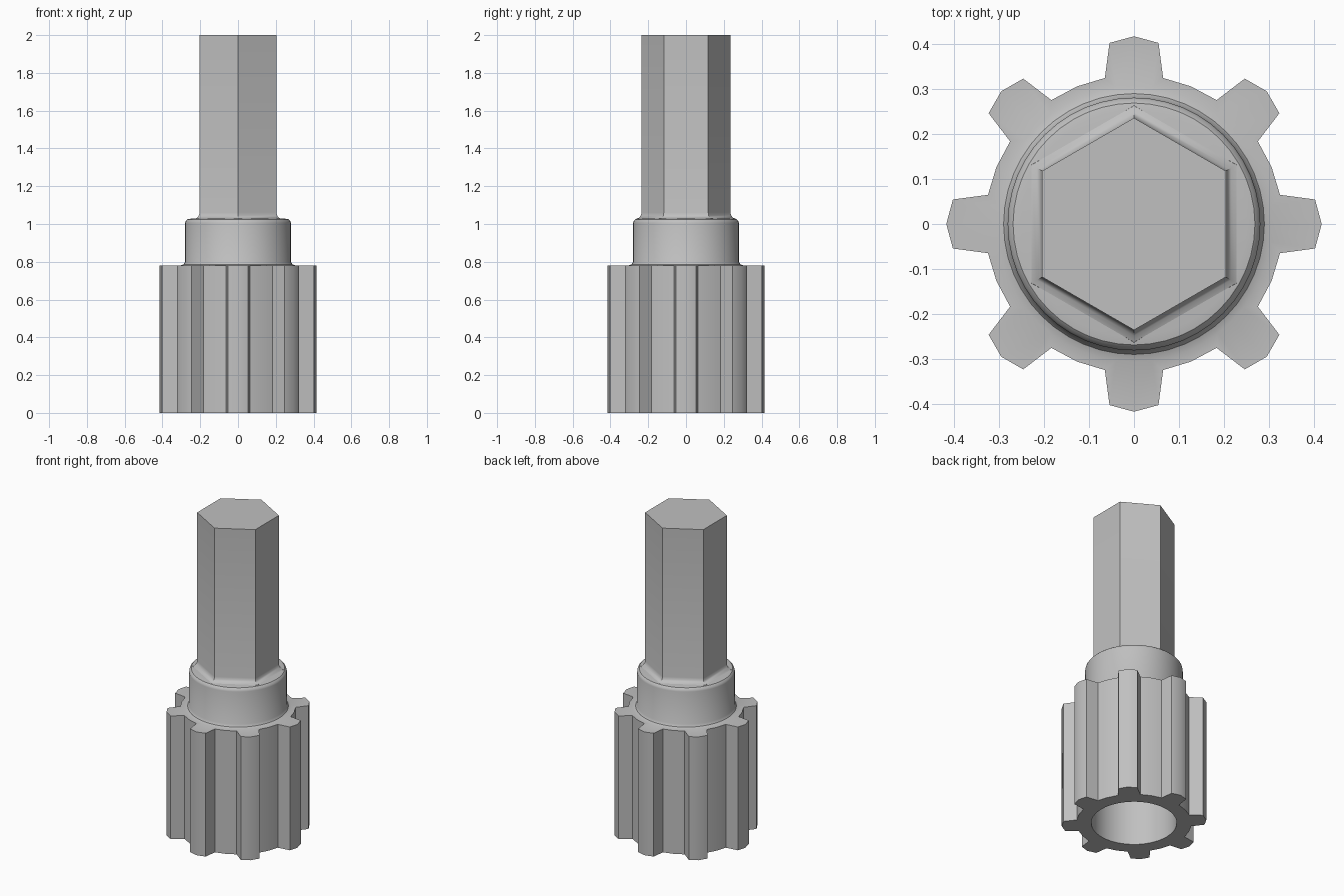
import bpy
import bmesh
from math import sin, cos, pi, radians

cube = bpy.data.objects.get("Cube")
if cube:
    bpy.data.objects.remove(cube, do_unlink=True)

TEETH = 8
SIDES = TEETH * 6

grey = bpy.data.materials.new("plain_grey")
grey.use_nodes = True
colour = (0.53, 0.53, 0.53, 1)
grey.diffuse_color = colour
grey.node_tree.nodes["Principled BSDF"].inputs["Base Color"].default_value = colour


def circle(radius, z, sides=SIDES, start=0.0):
    angles = [start + 2 * pi * i / sides for i in range(sides)]
    return [(radius * cos(a), radius * sin(a), z) for a in angles]


def spline_outline(z):
    """Outline of the toothed sleeve, six points per tooth."""
    tooth = [(0, 0.416), (7.7, 0.405), (11.3, 0.33),
             (22.5, 0.33), (33.7, 0.33), (37.3, 0.405)]
    points = []
    for t in range(TEETH):
        for degrees, radius in tooth:
            a = radians(degrees + t * 360 / TEETH)
            points.append((radius * cos(a), radius * sin(a), z))
    return points


def loft(name, rings):
    """Skin a stack of equal rings and cap both ends."""
    bm = bmesh.new()
    loops = [[bm.verts.new(p) for p in ring] for ring in rings]
    for low, high in zip(loops, loops[1:]):
        for i in range(len(low)):
            j = (i + 1) % len(low)
            bm.faces.new((low[i], low[j], high[j], high[i]))
    bm.faces.new(loops[0])
    bm.faces.new(loops[-1])
    bmesh.ops.recalc_face_normals(bm, faces=bm.faces)
    mesh = bpy.data.meshes.new(name)
    bm.to_mesh(mesh)
    bm.free()
    mesh.materials.append(grey)
    obj = bpy.data.objects.new(name, mesh)
    bpy.context.collection.objects.link(obj)
    bpy.ops.object.select_all(action="DESELECT")
    obj.select_set(True)
    bpy.context.view_layer.objects.active = obj
    bpy.ops.object.shade_smooth_by_angle(angle=radians(35))
    return obj


# Sleeve: blind bore, toothed wall, filleted collar with a rounded rim
bore = [circle(0.245, 0.78), circle(0.245, 0)]
teeth = [spline_outline(0), spline_outline(0.78)]
collar_profile = [(0.305, 0.78), (0.289, 0.786), (0.28, 0.8), (0.28, 1.005),
                  (0.277, 1.016), (0.268, 1.025), (0.25, 1.028)]
collar = [circle(r, z) for r, z in collar_profile]
loft("splined_sleeve", bore + teeth + collar)

# Hexagonal shank flaring out at its foot into the collar
shank_profile = [(0.264, 1.02), (0.262, 1.028), (0.248, 1.034),
                 (0.239, 1.045), (0.235, 1.06), (0.235, 2)]
loft("hex_shank", [circle(r, z, 6, pi / 6) for r, z in shank_profile])
